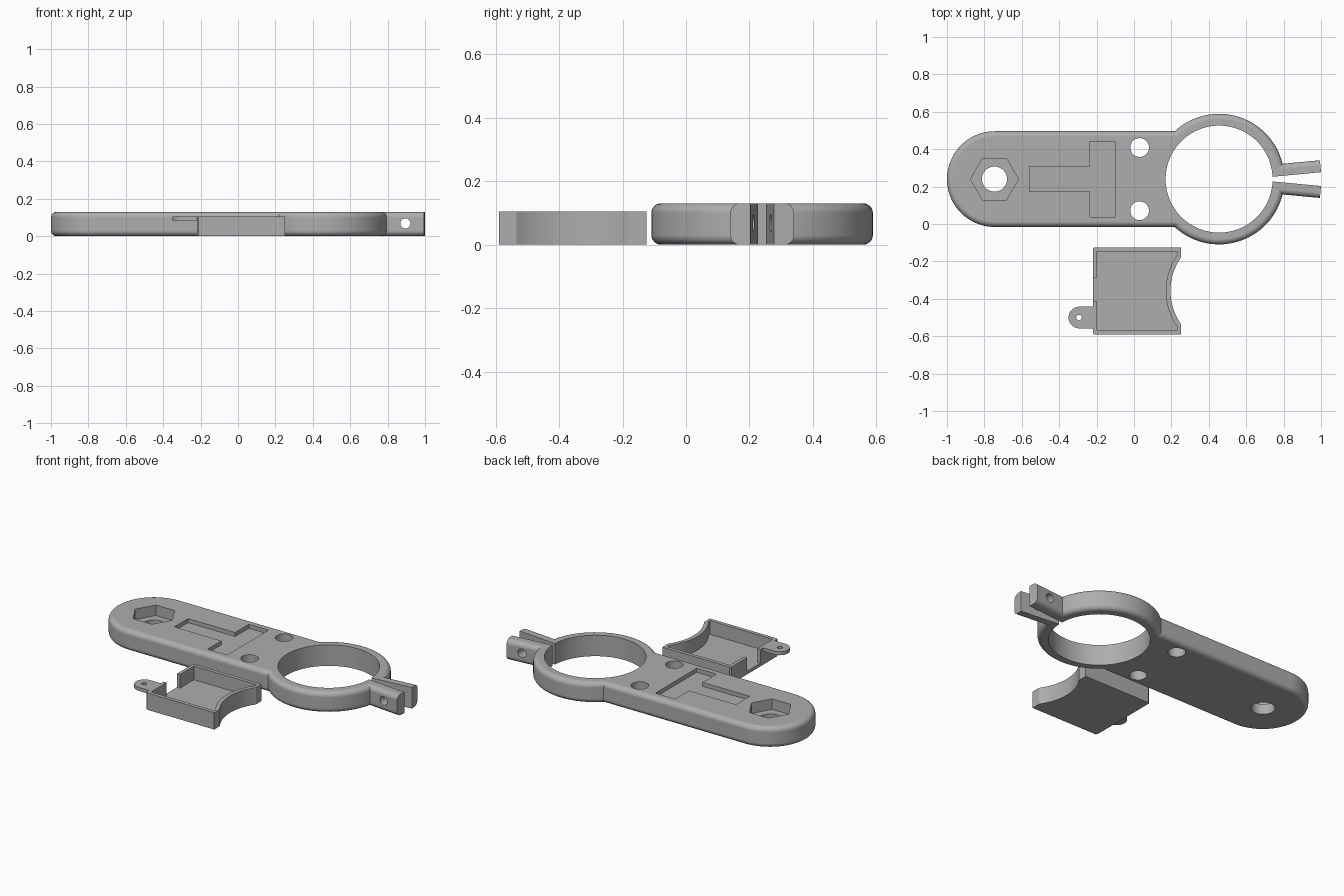
import bpy, bmesh, math
from math import sin, cos, pi, radians

if "Cube" in bpy.data.objects:
    bpy.data.objects.remove(bpy.data.objects["Cube"])

H = 0.13            # plate height
CY = 0.24           # centre line of the plate
RX, RO, RI = 0.455, 0.349, 0.286   # ring centre, outer and inner radius
FILLET = 0.03

grey = bpy.data.materials.new("grey_plastic")
grey.diffuse_color = (0.42, 0.42, 0.42, 1)
grey.use_nodes = True
grey.node_tree.nodes["Principled BSDF"].inputs["Base Color"].default_value = grey.diffuse_color


def loft(name, layers):
    """Closed solid through loops of 3D points, with capped ends."""
    bm = bmesh.new()
    rows = [[bm.verts.new(p) for p in layer] for layer in layers]
    n = len(rows[0])
    for a, b in zip(rows, rows[1:]):
        for i in range(n):
            j = (i + 1) % n
            bm.faces.new((a[i], a[j], b[j], b[i]))
    bm.faces.new(rows[0][::-1])
    bm.faces.new(rows[-1])
    bmesh.ops.recalc_face_normals(bm, faces=bm.faces)
    me = bpy.data.meshes.new(name)
    bm.to_mesh(me)
    bm.free()
    me.materials.append(grey)
    ob = bpy.data.objects.new(name, me)
    bpy.context.collection.objects.link(ob)
    return ob


def prism(name, pts, z0, z1):
    return loft(name, [[(x, y, z) for x, y in pts] for z in (z0, z1)])


def arc(cx, cy, r, a0, a1, n):
    return [(cx + r * cos(a0 + (a1 - a0) * i / n), cy + r * sin(a0 + (a1 - a0) * i / n))
            for i in range(n + 1)]


def circle(cx, cy, r, n=48):
    return arc(cx, cy, r, 0, 2 * pi, n)[:-1]


def rect(x0, x1, y0, y1):
    return [(x0, y0), (x1, y0), (x1, y1), (x0, y1)]


def boolean(ob, other, op):
    bpy.context.view_layer.objects.active = ob
    m = ob.modifiers.new("bool", 'BOOLEAN')
    m.object, m.operation, m.solver = other, op, 'EXACT'
    bpy.ops.object.modifier_apply(modifier=m.name)
    bpy.data.objects.remove(other, do_unlink=True)


def finish(ob):
    bpy.ops.object.select_all(action='DESELECT')
    ob.select_set(True)
    bpy.context.view_layer.objects.active = ob
    bpy.ops.object.shade_smooth_by_angle(angle=radians(30))
    w = ob.modifiers.new("flat_caps", 'WEIGHTED_NORMAL')
    w.keep_sharp, w.weight = True, 100


# Bracket body: round-ended plate merged with the ring, rounded outer edges
def outline(d):
    r, h = RO - d, 0.256 - d
    a = pi - math.asin(h / r)
    return arc(RX, CY, r, -a, a, 80) + arc(-0.744, CY, h, pi / 2, 1.5 * pi, 40)


steps = [i * pi / 12 for i in range(7)]
profile = [(FILLET * (1 - sin(t)), FILLET * (1 - cos(t))) for t in steps]
profile += [(d, H - z) for d, z in reversed(profile)]
bracket = loft("clamp_bracket", [[(x, y, z) for x, y in outline(d)] for d, z in profile])

# Clamp ears: splayed bars with rounded outer edges
TILT = radians(5.4)
for side in (1, -1):
    section = [(-0.01, 0)] + arc(0.064 - FILLET, FILLET, FILLET, -pi / 2, 0, 6)
    section += arc(0.064 - FILLET, H - FILLET, FILLET, 0, pi / 2, 6) + [(-0.01, H)]
    ear = loft("ear", [[(1 + s * cos(TILT) - n * sin(TILT),
                         CY + side * (0.037 + s * sin(TILT) + n * cos(TILT)), z)
                        for n, z in section] for s in (-0.232, 0)])
    boolean(bracket, ear, 'UNION')

# Ring bore and the slit between the ears
boolean(bracket, prism("bore", circle(RX, CY, RI, 96), -0.1, 0.3), 'DIFFERENCE')
w0, w1 = (0.037 + (x - 1) * math.tan(TILT) for x in (0.68, 1.1))
boolean(bracket, prism("slit", [(0.68, CY - w0), (1.1, CY - w1), (1.1, CY + w1), (0.68, CY + w0)],
                       -0.1, 0.3), 'DIFFERENCE')

# Cross hole through the ears
boolean(bracket, loft("ear_hole", [[(x, y, z) for x, z in circle(0.895, 0.068, 0.027, 32)]
                                   for y in (0.0, 0.5)]), 'DIFFERENCE')

# Screw holes, hexagonal nut pocket and T-shaped recess
for x, y, r in ((0.03, CY + 0.169, 0.05), (0.03, CY - 0.169, 0.05), (-0.746, CY, 0.067)):
    boolean(bracket, prism("hole", circle(x, y, r), -0.1, 0.3), 'DIFFERENCE')
boolean(bracket, prism("nut_pocket", circle(-0.746, CY, 0.128, 6), 0.065, 0.3), 'DIFFERENCE')
tee = [(-0.558, -0.067), (-0.235, -0.067), (-0.235, -0.202), (-0.1, -0.202),
       (-0.1, 0.202), (-0.235, 0.202), (-0.235, 0.067), (-0.558, 0.067)]
boolean(bracket, prism("tee_recess", [(x, CY + y) for x, y in tee], H - 0.025, 0.3), 'DIFFERENCE')
finish(bracket)

# Open tray with one concave end
BY, BH = -0.3575, 0.105


def tray_outline(x0, x1, half, r, corner):
    a = math.acos((0.505 - x1) / r)
    pts = arc(0.505, BY, r, pi + a, pi - a, 32)
    return pts + [(x1, BY + half), (x0 + corner, BY + half), (x0, BY + half - corner),
                  (x0, BY - half + corner), (x0 + corner, BY - half), (x1, BY - half)]


tray = prism("tray", tray_outline(-0.22, 0.25, 0.2325, 0.31, 0.008), 0, BH)

# Lug with a pin hole on the tray's side
LY = -0.5
lug = [(-0.205, LY + 0.058)] + arc(-0.292, LY, 0.058, pi / 2, 1.5 * pi, 20) + [(-0.205, LY - 0.058)]
boolean(tray, prism("lug", lug, 0.083, BH), 'UNION')
boolean(tray, prism("pin_hole", circle(-0.294, LY, 0.015, 20), -0.1, 0.3), 'DIFFERENCE')

# Hollow inside and cable gap in the straight end wall
boolean(tray, prism("hollow", tray_outline(-0.199, 0.232, 0.21, 0.335, 0.001), 0.02, 0.3), 'DIFFERENCE')
boolean(tray, prism("gap", rect(-0.3, -0.19, -0.415, -0.286), 0.02, 0.3), 'DIFFERENCE')
finish(tray)
